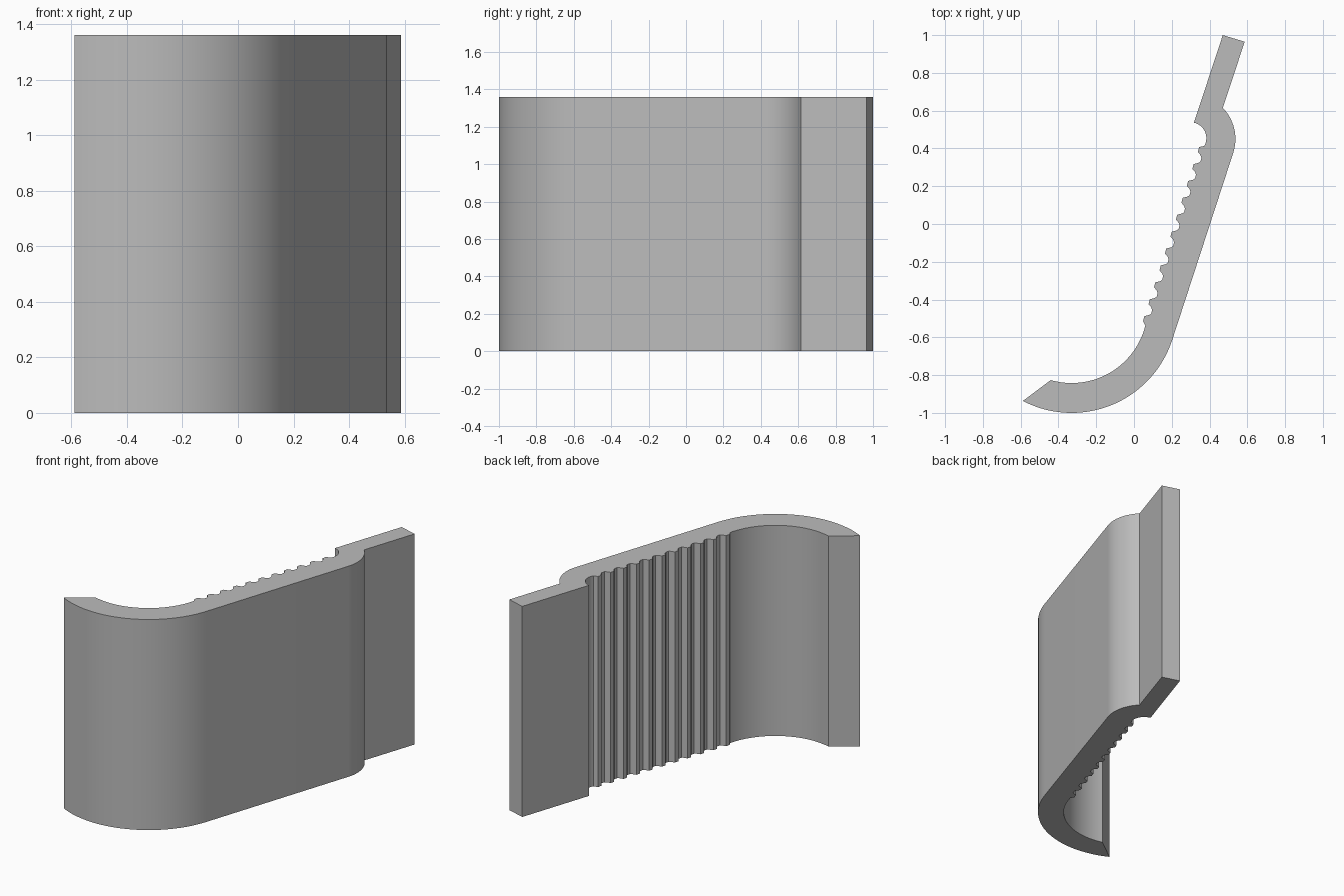
import bpy, bmesh, math

HEIGHT = 1.36

cube = bpy.data.objects.get("Cube")
if cube:
    bpy.data.objects.remove(cube, do_unlink=True)


def arc(cx, cy, radius, start, end, steps):
    """Points along a circular arc, angles in degrees."""
    angles = [math.radians(start + (end - start) * i / steps) for i in range(steps + 1)]
    return [(cx + radius * math.cos(a), cy + radius * math.sin(a)) for a in angles]


# Outer side: large hook, straight run, shoulder bend, flat tab
profile = arc(-0.33, -0.44, 0.56, -117.5, -18.2, 40)
profile += arc(0.30, 0.45, 0.237, -18.2, 44, 20)
profile += [(0.586, 0.965), (0.47, 1.0)]

# Inner side: shoulder groove
profile += arc(0.30, 0.455, 0.083, 78, -30, 14)

# Row of gripping teeth with hollow notches between them
tooth = [(0.345, 0.407), (0.338, 0.381), (0.352, 0.365), (0.357, 0.35), (0.352, 0.331), (0.342, 0.324)]
for i in range(11):
    points = tooth if i < 10 else tooth[:2]
    profile += [(x - 0.029 * i, y - 0.0895 * i) for x, y in points]

# Inner hook curve back to the pointed lip
profile += arc(-0.33, -0.44, 0.402, -14, -106, 36)

# Extrude the profile upward
bm = bmesh.new()
base = bm.faces.new([bm.verts.new((x, y, 0)) for x, y in profile])
result = bmesh.ops.extrude_face_region(bm, geom=[base], use_keep_orig=True)
top_verts = [g for g in result["geom"] if isinstance(g, bmesh.types.BMVert)]
bmesh.ops.translate(bm, verts=top_verts, vec=(0, 0, HEIGHT))
bmesh.ops.recalc_face_normals(bm, faces=bm.faces)
mesh = bpy.data.meshes.new("ribbed_hook_clip")
bm.to_mesh(mesh)
bm.free()

clip = bpy.data.objects.new("ribbed_hook_clip", mesh)
bpy.context.collection.objects.link(clip)

# Plain grey material
grey = bpy.data.materials.new("plain_grey")
grey.use_nodes = True
colour = (0.5, 0.5, 0.5, 1)
grey.diffuse_color = colour
grey.node_tree.nodes["Principled BSDF"].inputs["Base Color"].default_value = colour
mesh.materials.append(grey)

# Smooth curves, crisp corners
bpy.ops.object.select_all(action="DESELECT")
clip.select_set(True)
bpy.context.view_layer.objects.active = clip
bpy.ops.object.shade_smooth_by_angle(angle=math.radians(25))
